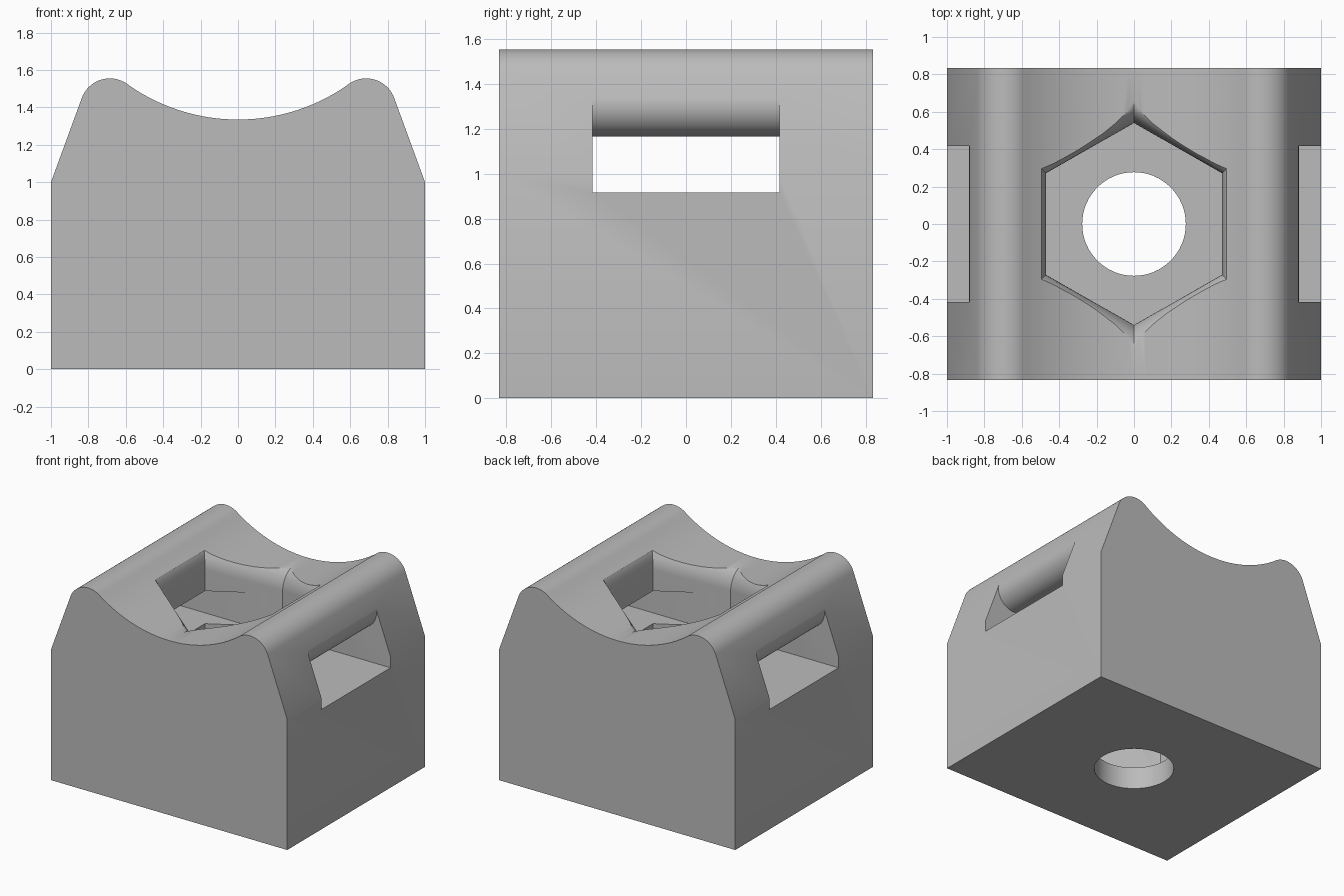
import bpy, bmesh
from math import sin, cos, radians, sqrt, atan2, degrees

old = bpy.data.objects.get("Cube")
if old:
    bpy.data.objects.remove(old, do_unlink=True)

grey = bpy.data.materials.new("light grey")
grey.use_nodes = True
colour = (0.5, 0.5, 0.5, 1)
grey.diffuse_color = colour
grey.node_tree.nodes["Principled BSDF"].inputs["Base Color"].default_value = colour


def arc(cx, cz, r, a0, a1, n):
    """Points on an arc, angles in degrees."""
    angles = [radians(a0 + (a1 - a0) * i / n) for i in range(n + 1)]
    return [(cx + r * cos(a), cz + r * sin(a)) for a in angles]


def mirrored(half):
    """Close a right-hand half profile with its mirror image."""
    return half + [(-x, z) for x, z in reversed(half) if x > 1e-5]


def loft(name, rings):
    """Solid skinned through rings of equal point count."""
    bm = bmesh.new()
    loops = [[bm.verts.new(p) for p in ring] for ring in rings]
    n = len(loops[0])
    for a, b in zip(loops, loops[1:]):
        for i in range(n):
            j = (i + 1) % n
            bm.faces.new((a[i], a[j], b[j], b[i]))
    bm.faces.new(loops[0])
    bm.faces.new(loops[-1])
    bmesh.ops.recalc_face_normals(bm, faces=bm.faces)
    mesh = bpy.data.meshes.new(name)
    bm.to_mesh(mesh)
    bm.free()
    mesh.materials.append(grey)
    obj = bpy.data.objects.new(name, mesh)
    bpy.context.collection.objects.link(obj)
    return obj


def prism(name, profile, half_y):
    return loft(name, [[(x, y, z) for x, z in profile] for y in (-half_y, half_y)])


# Block: slanted shoulders, rounded ridges and a tangent saddle
ridge_x, ridge_z, ridge_r = 0.685, 1.395, 0.16
saddle_z, saddle_r = 2.355, 1.02
meet = degrees(atan2(saddle_z - ridge_z, -ridge_x))
half = [(1, 0), (1, 1)]
half += arc(ridge_x, ridge_z, ridge_r, 19.7, meet, 20)
half += arc(0, saddle_z, saddle_r, meet - 180, -90, 20)[1:]
block = prism("saddle_block", mirrored(half), 0.833)

# Strap slot: flat floor, ceiling rounded where it leaves the sides
half = [(1.3, 0.917), (1.3, 1.35)]
half += arc(0.743, 1.305, 0.138, 19.7, -90, 16)
slot = prism("slot_cutter", mirrored(half), 0.417)


# Hexagonal pocket with a rounded, flaring rim
def hexagon(flare, z_mid, z_side):
    px, py = 0.47 + 0.045 * flare, 0.54 + 0.15 * flare
    sy = 0.272 + 0.045 * flare
    return [(0, py, z_mid), (-px, sy, z_side), (-px, -sy, z_side),
            (0, -py, z_mid), (px, -sy, z_side), (px, sy, z_side)]


rings = [hexagon(0, 0.167, 0.167)]
steps = 10
for i in range(steps + 1):
    t = i / steps
    rings.append(hexagon(1 - sqrt(1 - t * t), 1.19 + 0.15 * t, 1.33 + 0.15 * t))
rings.append(hexagon(1, 1.8, 1.8))
pocket = loft("pocket_cutter", rings)

# Bolt hole through the bottom
circle = arc(0, 0, 0.277, 0, 360, 64)[:-1]
hole = loft("hole_cutter", [[(x, y, z) for x, y in circle] for z in (-0.2, 0.5)])

# Cut the block and keep only the finished part
cutters = [slot, pocket, hole]
for cutter in cutters:
    cutter.hide_render = True
    mod = block.modifiers.new(cutter.name, "BOOLEAN")
    mod.operation = "DIFFERENCE"
    mod.solver = "EXACT"
    mod.object = cutter
bpy.context.view_layer.update()
graph = bpy.context.evaluated_depsgraph_get()
cut_mesh = bpy.data.meshes.new_from_object(block.evaluated_get(graph))
block.modifiers.clear()
block.data = cut_mesh
for cutter in cutters:
    bpy.data.objects.remove(cutter, do_unlink=True)

for obj in bpy.context.selected_objects:
    obj.select_set(False)
block.select_set(True)
bpy.context.view_layer.objects.active = block
bpy.ops.object.shade_smooth_by_angle(angle=radians(30))
